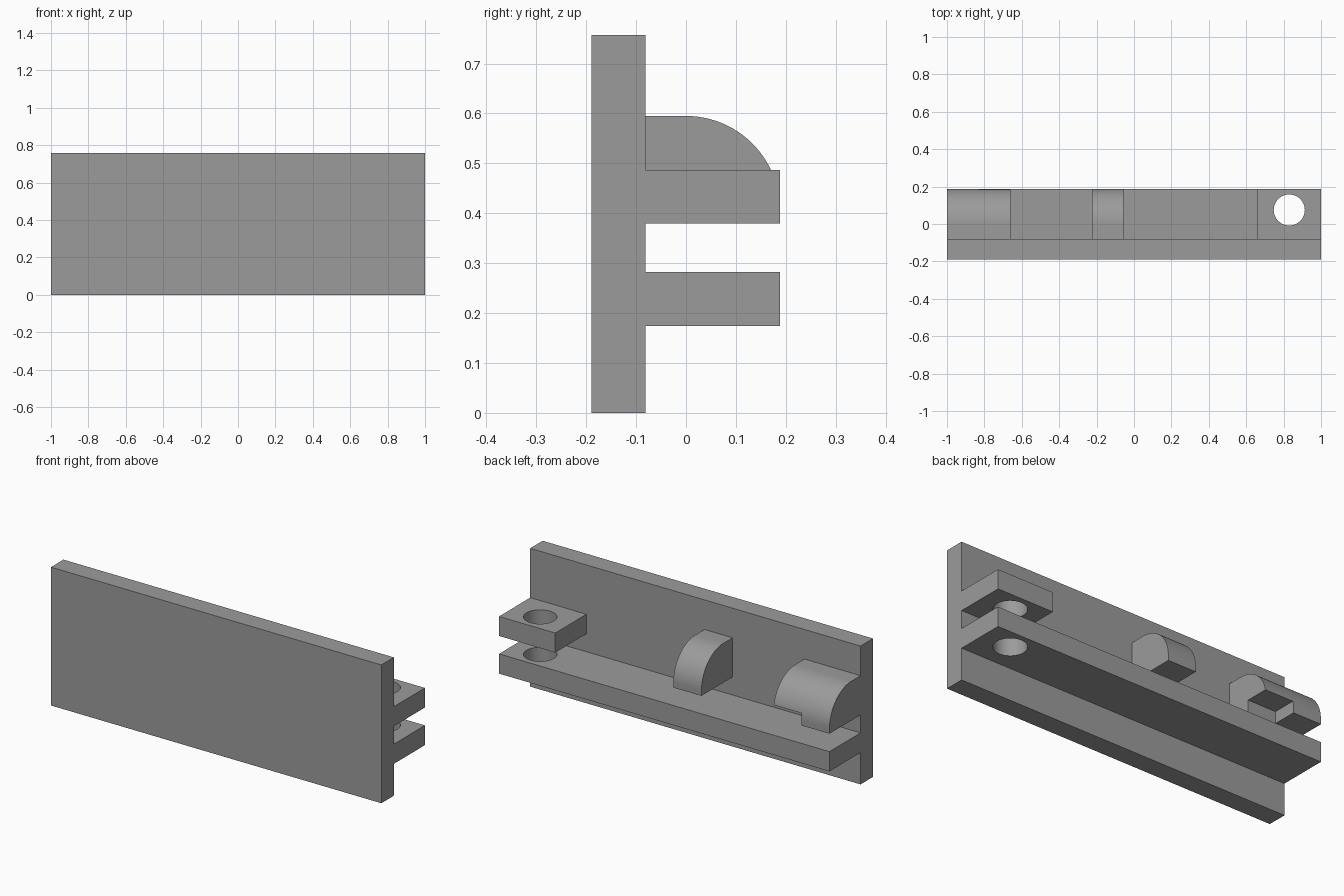
import bpy, bmesh, math

if "Cube" in bpy.data.objects:
    bpy.data.objects.remove(bpy.data.objects["Cube"])

# Key dimensions
FRONT, INNER, BACK = -0.189, -0.081, 0.188
HEIGHT = 0.757
SHELF_Z = (0.174, 0.282)
TAB_Z = (0.380, 0.487)
ROUND_TOP, ROUND_R = 0.595, 0.188

grey = bpy.data.materials.new("plain_grey")
grey.diffuse_color = (0.33, 0.33, 0.33, 1)
grey.use_nodes = True
grey.node_tree.nodes["Principled BSDF"].inputs["Base Color"].default_value = grey.diffuse_color


def extrude(name, profile, x0, x1):
    """Extrude a (y, z) profile along x."""
    bm = bmesh.new()
    face = bm.faces.new([bm.verts.new((x0, y, z)) for y, z in profile])
    out = bmesh.ops.extrude_face_region(bm, geom=[face])
    moved = [g for g in out["geom"] if isinstance(g, bmesh.types.BMVert)]
    bmesh.ops.translate(bm, verts=moved, vec=(x1 - x0, 0, 0))
    bmesh.ops.recalc_face_normals(bm, faces=bm.faces)
    mesh = bpy.data.meshes.new(name)
    bm.to_mesh(mesh)
    bm.free()
    mesh.materials.append(grey)
    obj = bpy.data.objects.new(name, mesh)
    bpy.context.collection.objects.link(obj)
    return obj


def rect(y0, y1, z0, z1):
    return [(y0, z0), (y1, z0), (y1, z1), (y0, z1)]


def combine(target, other, operation):
    """Apply a boolean and remove the second part."""
    mod = target.modifiers.new(operation, 'BOOLEAN')
    mod.operation, mod.solver, mod.object = operation, 'EXACT', other
    bpy.context.view_layer.objects.active = target
    bpy.ops.object.modifier_apply(modifier=mod.name)
    bpy.data.objects.remove(other, do_unlink=True)


# Upright plate and lower shelf as one section
s0, s1 = SHELF_Z
bracket = extrude("bracket", [
    (FRONT, 0), (INNER, 0), (INNER, s0), (BACK, s0),
    (BACK, s1), (INNER, s1), (INNER, HEIGHT), (FRONT, HEIGHT)], -1, 1)

# Upper tab above the shelf
root = INNER - 0.05
tab = extrude("upper_tab", rect(root, BACK, *TAB_Z), 0.66, 1)

# Round-shouldered blocks
arc = [(ROUND_R * math.sin(a), ROUND_TOP - ROUND_R + ROUND_R * math.cos(a))
       for a in (math.radians(90) * i / 24 for i in range(25))]
shoulder = [(root, TAB_Z[0]), (root, ROUND_TOP)] + arc + [(BACK, TAB_Z[0])]
middle_block = extrude("middle_block", shoulder, -0.225, -0.055)
end_block = extrude("end_block", shoulder, -1, -0.66)

# Notch under the inner half of the end block
notch = extrude("notch_cutter", rect(0.055, 0.3, 0.3, 0.445), -0.83, -0.6)
combine(end_block, notch, 'DIFFERENCE')

for part in (tab, middle_block, end_block):
    combine(bracket, part, 'UNION')

# Pin hole through the tab and the shelf
bpy.ops.mesh.primitive_cylinder_add(vertices=64, radius=0.083, depth=1,
                                    location=(0.83, 0.075, 0.35))
pin = bpy.context.object
pin.data.materials.append(grey)
combine(bracket, pin, 'DIFFERENCE')

# Smooth the curved faces, keep hard edges
bpy.ops.object.select_all(action='DESELECT')
bracket.select_set(True)
bpy.context.view_layer.objects.active = bracket
bpy.ops.object.shade_smooth_by_angle(angle=math.radians(25))
